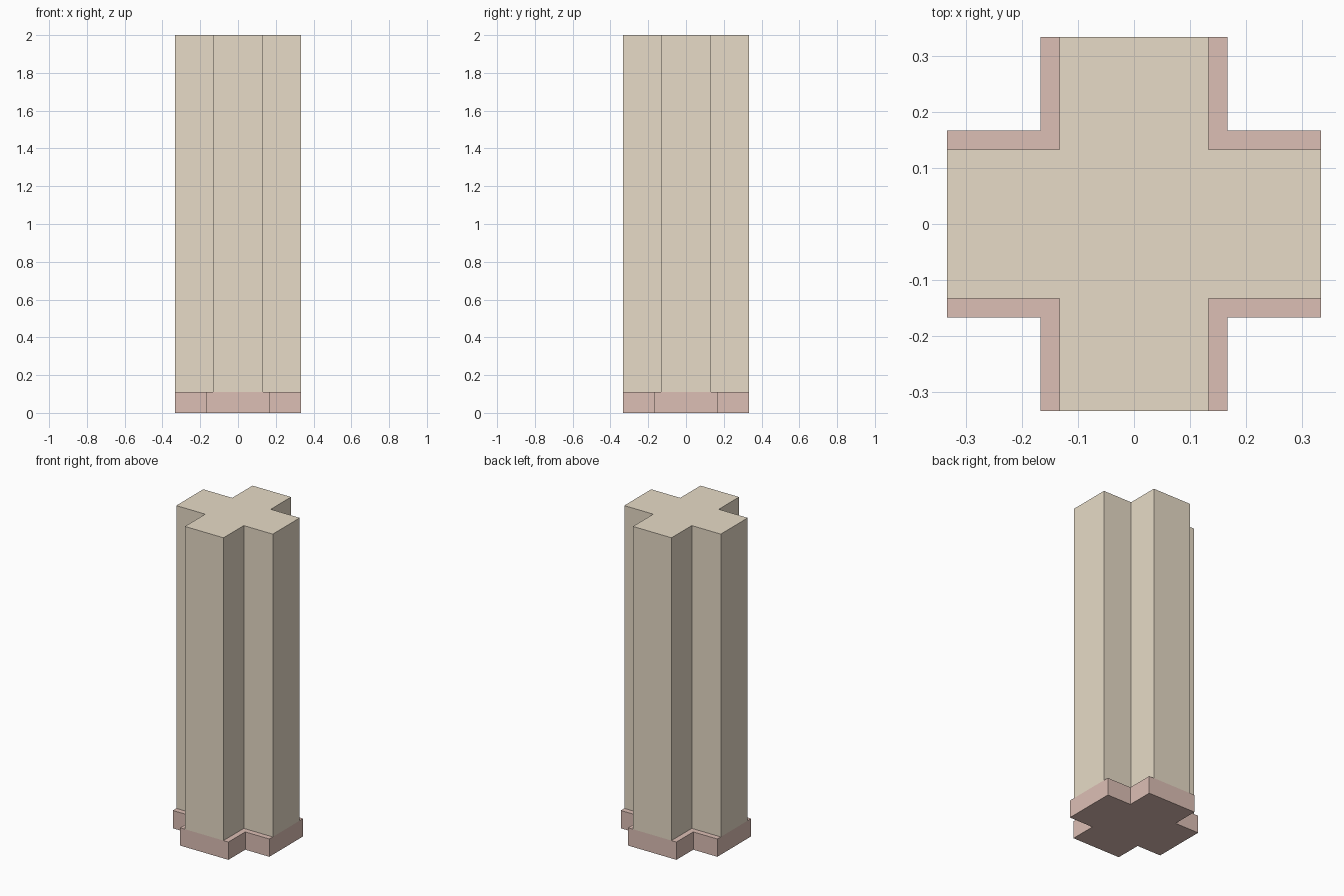
import bpy, bmesh

if "Cube" in bpy.data.objects:
    bpy.data.objects.remove(bpy.data.objects["Cube"])

REACH = 0.333  # distance from centre to the end of each arm


def material(name, color):
    mat = bpy.data.materials.new(name)
    mat.diffuse_color = color
    mat.use_nodes = True
    mat.node_tree.nodes["Principled BSDF"].inputs["Base Color"].default_value = mat.diffuse_color
    return mat


def cross_prism(name, half_width, z0, z1, mat):
    # One quarter of the plus-shaped outline, turned four times
    a, r = half_width, REACH
    outline = []
    x_axis = (1, 0)
    for _ in range(4):
        c, s = x_axis
        for x, y in ((r, -a), (r, a), (a, a)):
            outline.append((x * c - y * s, x * s + y * c))
        x_axis = (-s, c)

    bm = bmesh.new()
    face = bm.faces.new([bm.verts.new((x, y, z0)) for x, y in outline])
    top = bmesh.ops.extrude_face_region(bm, geom=[face], use_keep_orig=True)
    verts = [v for v in top["geom"] if isinstance(v, bmesh.types.BMVert)]
    bmesh.ops.translate(bm, verts=verts, vec=(0, 0, z1 - z0))
    bmesh.ops.recalc_face_normals(bm, faces=bm.faces)

    mesh = bpy.data.meshes.new(name)
    bm.to_mesh(mesh)
    bm.free()
    mesh.materials.append(mat)
    obj = bpy.data.objects.new(name, mesh)
    bpy.context.collection.objects.link(obj)
    return obj


stone = material("tan_stone", (0.80, 0.71, 0.57, 1))
brick = material("red_brick", (0.72, 0.52, 0.46, 1))

# Wider plinth with the plain shaft standing on it
cross_prism("plinth", 0.167, 0.0, 0.111, brick)
cross_prism("shaft", 0.133, 0.111, 2.0, stone)
